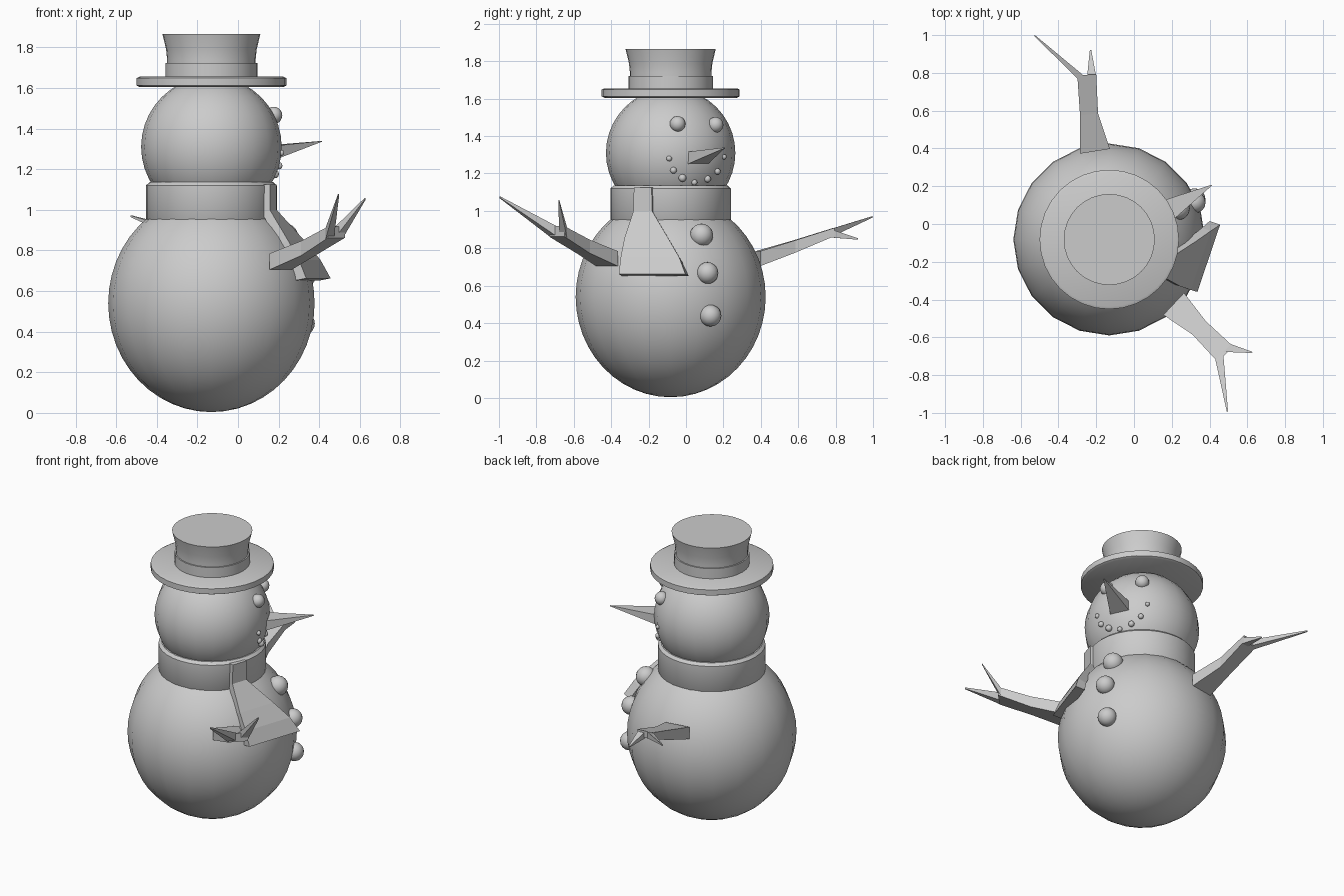
import bpy, bmesh, math
from mathutils import Vector

if "Cube" in bpy.data.objects:
    bpy.data.objects.remove(bpy.data.objects["Cube"])

CX, CY = -0.131, -0.082          # axis of the snow balls
UP = Vector((0, 0, 1))
BODY = (0.54, 0.508, 0.536)      # centre z, radius, vertical radius
HEAD = (1.31, 0.346, 0.346)


def finish(name, bm, smooth):
    bmesh.ops.recalc_face_normals(bm, faces=bm.faces)
    mesh = bpy.data.meshes.new(name)
    bm.to_mesh(mesh)
    bm.free()
    ob = bpy.data.objects.new(name, mesh)
    bpy.context.collection.objects.link(ob)
    if smooth:
        bpy.ops.object.select_all(action='DESELECT')
        ob.select_set(True)
        bpy.context.view_layer.objects.active = ob
        bpy.ops.object.shade_smooth_by_angle(angle=math.radians(35))
    return ob


def ball(name, loc, r, rz=None, segs=16, rings=10):
    bm = bmesh.new()
    bmesh.ops.create_uvsphere(bm, u_segments=segs, v_segments=rings, radius=1)
    bmesh.ops.scale(bm, vec=(r, r, rz or r), verts=bm.verts)
    bmesh.ops.translate(bm, vec=loc, verts=bm.verts)
    return finish(name, bm, True)


def loft(bm, rings):
    """Skin closed rings one after another and cap both ends."""
    rows = [[bm.verts.new(p) for p in ring] for ring in rings]
    for a, b in zip(rows, rows[1:]):
        n = len(a)
        for i in range(n):
            j = (i + 1) % n
            bm.faces.new((a[i], a[j], b[j], b[i]))
    bm.faces.new(rows[0])
    bm.faces.new(rows[-1])


def turned(name, profile, segs):
    """Solid of revolution around the snow ball axis from (radius, z)."""
    bm = bmesh.new()
    loft(bm, [[(CX + r * math.cos(math.tau * i / segs),
                CY + r * math.sin(math.tau * i / segs), z)
               for i in range(segs)] for r, z in profile])
    return finish(name, bm, True)


def rect(c, side, w, up, h):
    c = Vector(c)
    return [c + side * (w * a) + up * (h * b)
            for a, b in ((-1, -1), (1, -1), (1, 1), (-1, 1))]


def on_ball(shape, y, z):
    """Point on the +x side of a snow ball at the given y and z."""
    zc, r, rz = shape
    ring2 = r * r * (1 - ((z - zc) / rz) ** 2)
    return (CX + math.sqrt(max(ring2 - (y - CY) ** 2, 0)), y, z)


# snow balls
ball("body", (CX, CY, BODY[0]), BODY[1], BODY[2], 20, 24)
ball("head", (CX, CY, HEAD[0]), HEAD[1], HEAD[2], 20, 20)

# scarf ring and hat
turned("scarf", [(0.305, 0.93), (0.322, 0.955), (0.322, 1.12), (0.305, 1.136)], 32)
turned("hat_brim", [(0.355, 1.605), (0.369, 1.612), (0.369, 1.648), (0.355, 1.655)], 32)
turned("hat_band", [(0.226, 1.64), (0.226, 1.722)], 32)
turned("hat_crown", [(0.218, 1.64), (0.218, 1.74), (0.223, 1.79), (0.241, 1.865)], 32)

# eyes, mouth pebbles and buttons
for i, (y, z) in enumerate([(-0.045, 1.465), (0.158, 1.46)]):
    ball(f"eye_{i + 1}", on_ball(HEAD, y, z), 0.042)
mouth = [(-0.09, 1.28, .015), (-0.067, 1.217, .018), (-0.019, 1.176, .021),
         (0.045, 1.152, .016), (0.115, 1.171, .019), (0.168, 1.211, .017),
         (0.203, 1.289, .014)]
for i, (y, z, r) in enumerate(mouth):
    ball(f"mouth_pebble_{i + 1}", on_ball(HEAD, y, z), r, segs=10, rings=6)
for i, (y, z, r) in enumerate([(.083, .87, .062), (.115, .668, .058), (.131, .44, .058)]):
    ball(f"button_{i + 1}", on_ball(BODY, y, z), r)

# nose: four sided spike
root, tip = Vector((0.16, 0.062, 1.283)), Vector((0.412, 0.206, 1.337))
side = (tip - root).cross(UP).normalized()
bm = bmesh.new()
loft(bm, [rect(root, side, 0.063, UP, 0.033), rect(tip, side, 0.002, UP, 0.002)])
finish("nose", bm, False)

# scarf tail: flares outward over the body
out = Vector((0.947, -0.32, 0))
along = Vector((0.32, 0.947, 0))
tail = [((0.155, -0.225, 1.125), 0.05, 0.02), ((0.155, -0.225, 0.99), 0.053, 0.022),
        ((0.265, -0.205, 0.84), 0.125, 0.024), ((0.33, -0.185, 0.74), 0.165, 0.028),
        ((0.368, -0.172, 0.657), 0.188, 0.03)]
bm = bmesh.new()
loft(bm, [rect(c, along, w, (out + UP * (0.5 if 0 < i < 4 else 0.2)).normalized()
               if i else out, t) for i, (c, w, t) in enumerate(tail)])
finish("scarf_tail", bm, False)


# branch arms: tapered limb ending in two pointed twigs
def arm(name, sections, tips):
    pts = [Vector(s[0]) for s in sections]
    bm = bmesh.new()
    rings = []
    for i, (c, w, h) in enumerate(sections):
        d = pts[min(i + 1, len(pts) - 1)] - pts[max(i - 1, 0)]
        side = d.cross(UP).normalized()
        rings.append(rect(c, side, w, UP, h))
    loft(bm, rings)
    w, h = sections[-1][1:]
    for s, t in zip((-1, 1), tips):
        t = Vector(t)
        base = pts[-1] + side * (s * w * 0.5) - d.normalized() * 0.02
        loft(bm, [rect(base, side, w * 0.5, UP, h), rect(t, side, 0.004, UP, 0.004)])
    finish(name, bm, False)


arm("arm_back", [((-0.207, 0.385, 0.745), 0.08, 0.04), ((-0.238, 0.58, 0.81), 0.048, 0.033),
                 ((-0.25, 0.79, 0.887), 0.05, 0.022)],
    [(-0.525, 0.997, 0.968), (-0.23, 0.92, 0.85)])
arm("arm_front", [((0.21, -0.423, 0.745), 0.08, 0.04), ((0.345, -0.55, 0.81), 0.05, 0.036),
                  ((0.485, -0.69, 0.89), 0.058, 0.028)],
    [(0.625, -0.68, 1.053), (0.495, -0.995, 1.073)])
